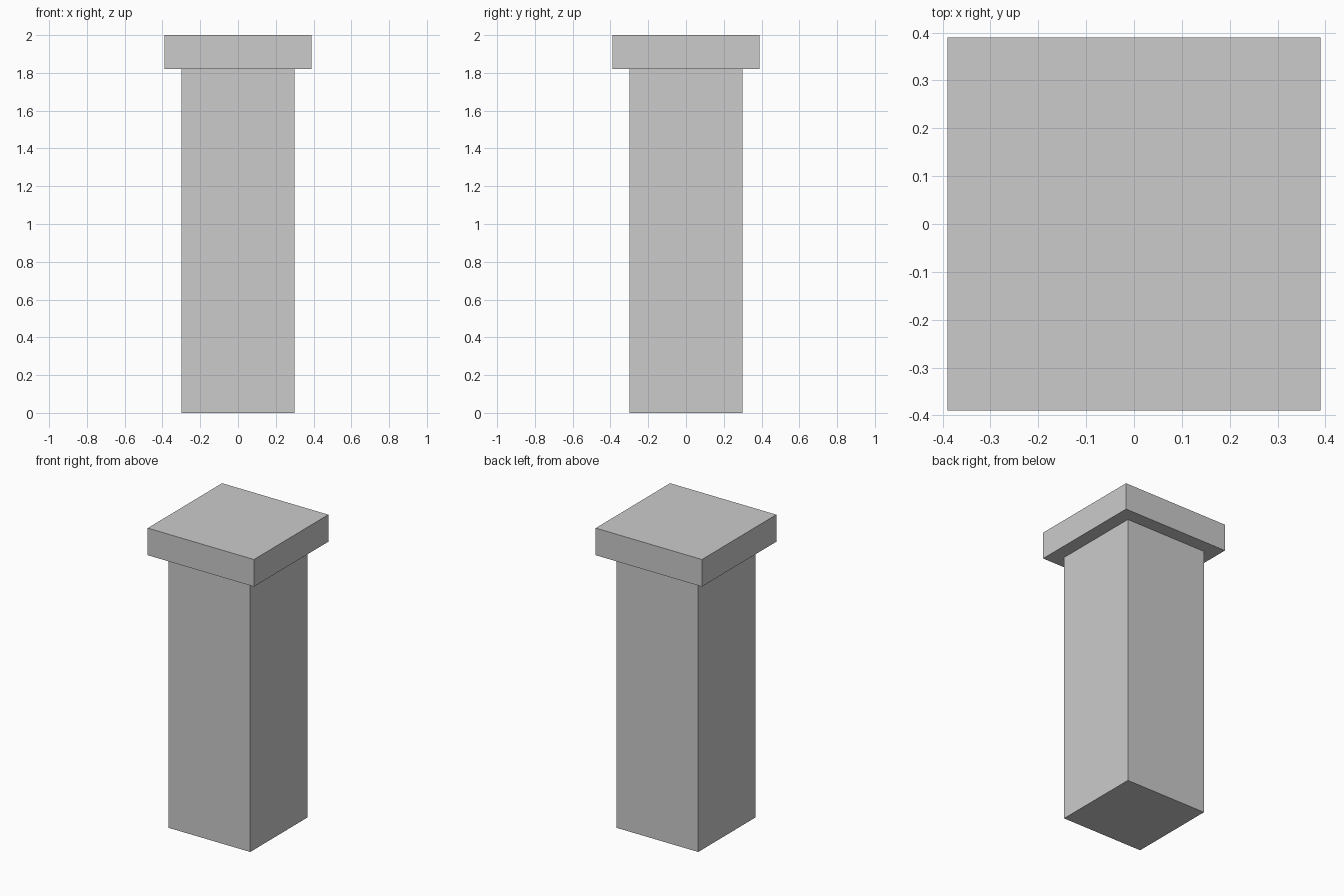
import bpy

if "Cube" in bpy.data.objects:
    bpy.data.objects.remove(bpy.data.objects["Cube"])


def box(name, width, z0, z1):
    bpy.ops.mesh.primitive_cube_add(size=1, location=(0, 0, (z0 + z1) / 2))
    obj = bpy.context.object
    obj.name = name
    obj.scale = (width, width, z1 - z0)
    bpy.ops.object.transform_apply(location=False, rotation=False, scale=True)
    return obj


# Square pillar shaft
box("pillar_shaft", 0.60, 0.0, 1.82)

# Overhanging cap slab
box("pillar_cap", 0.78, 1.82, 2.0)
